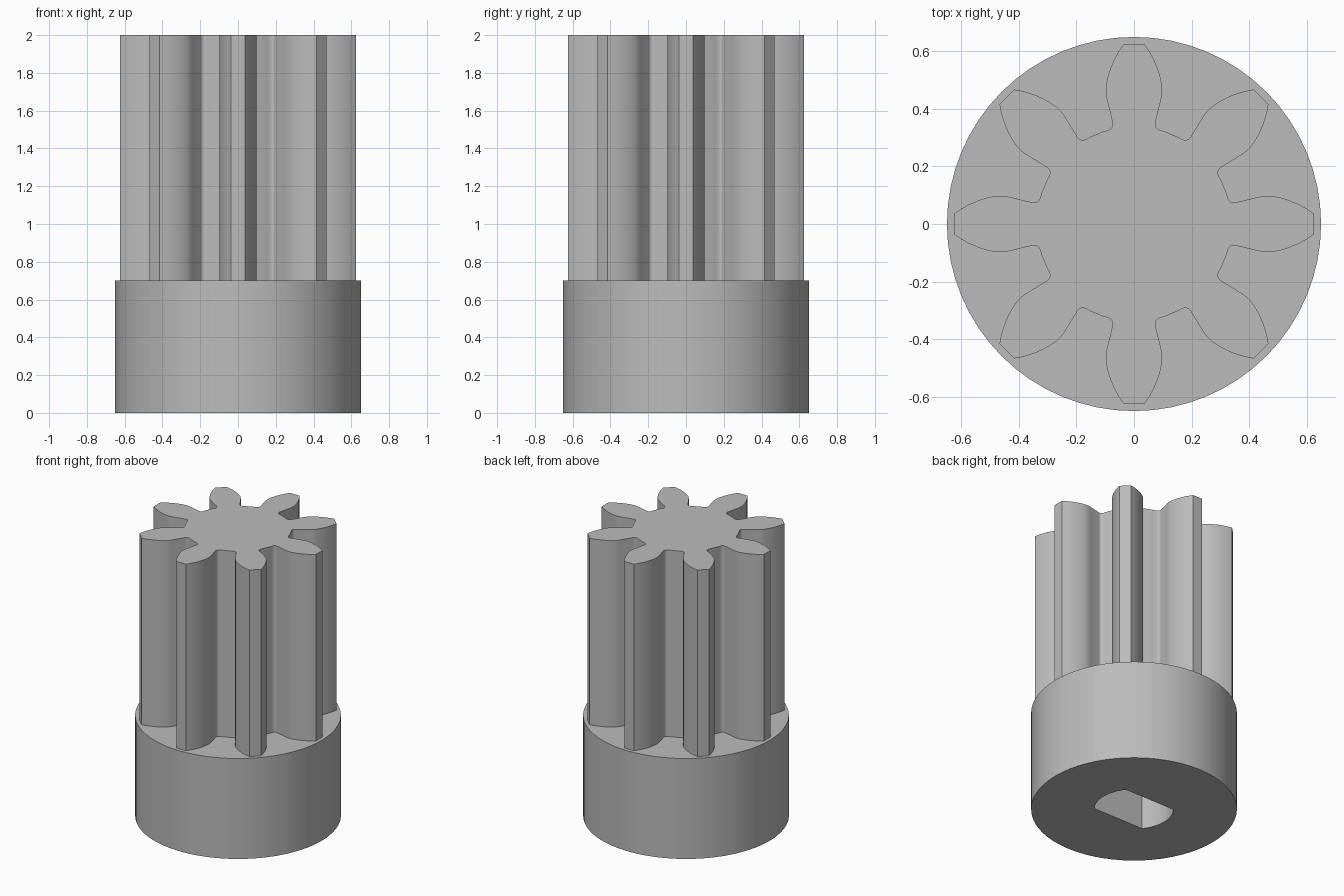
import bpy, bmesh
from math import sin, cos, pi, radians, asin
from mathutils import Matrix, Vector

cube = bpy.data.objects.get("Cube")
if cube:
    bpy.data.objects.remove(cube)

grey = bpy.data.materials.new("plain_grey")
grey.use_nodes = True
COLOUR = (0.5, 0.5, 0.5, 1)
grey.diffuse_color = COLOUR
grey.node_tree.nodes["Principled BSDF"].inputs["Base Color"].default_value = COLOUR


def prism(name, outline, z0, z1):
    """Extrude a closed outline from z0 to z1."""
    bm = bmesh.new()
    face = bm.faces.new([bm.verts.new((x, y, z0)) for x, y in outline])
    top = bmesh.ops.extrude_face_region(bm, geom=[face])["geom"]
    verts = [v for v in top if isinstance(v, bmesh.types.BMVert)]
    bmesh.ops.translate(bm, verts=verts, vec=(0, 0, z1 - z0))
    bmesh.ops.recalc_face_normals(bm, faces=bm.faces)
    mesh = bpy.data.meshes.new(name)
    bm.to_mesh(mesh)
    bm.free()
    mesh.materials.append(grey)
    obj = bpy.data.objects.new(name, mesh)
    bpy.context.collection.objects.link(obj)
    return obj


def select(obj):
    bpy.ops.object.select_all(action='DESELECT')
    obj.select_set(True)
    bpy.context.view_layer.objects.active = obj


def arc(radius, start, end, steps):
    angles = [start + (end - start) * i / steps for i in range(steps + 1)]
    return [(radius * cos(a), radius * sin(a)) for a in angles]


# Round base
BASE_HEIGHT = 0.7
base = prism("base", arc(0.65, 0, 2 * pi, 64)[:-1], 0, BASE_HEIGHT)

# Shaft socket: round bore with two flats facing front and back
BORE, FLAT = 0.25, 0.155
corner = asin(FLAT / BORE)
socket = arc(BORE, -corner, corner, 14) + arc(BORE, pi - corner, pi + corner, 14)
cutter = prism("socket_cutter", socket, -0.1, 0.65)
cut = base.modifiers.new("socket", 'BOOLEAN')
cut.operation = 'DIFFERENCE'
cut.solver = 'EXACT'
cut.object = cutter
select(base)
bpy.ops.object.modifier_apply(modifier=cut.name)
bpy.data.objects.remove(cutter)

# Gear: half a tooth from tip to valley, mirrored and repeated
TEETH = 8
half = [(0.036, 0.625), (0.054, 0.599), (0.070, 0.569), (0.083, 0.538),
        (0.092, 0.508), (0.098, 0.478), (0.098, 0.460), (0.095, 0.437),
        (0.074, 0.350), (0.074, 0.342), (0.079, 0.333), (0.088, 0.327),
        (0.108, 0.321)]
tooth = [(-x, y) for x, y in reversed(half)] + half
gear_outline = []
for i in range(TEETH):
    turn = Matrix.Rotation(-2 * pi * i / TEETH, 2)
    gear_outline += [tuple(turn @ Vector(p)) for p in tooth]
gear = prism("gear_teeth", gear_outline, BASE_HEIGHT, 2.0)

for obj in (base, gear):
    select(obj)
    bpy.ops.object.shade_smooth_by_angle(angle=radians(30))
